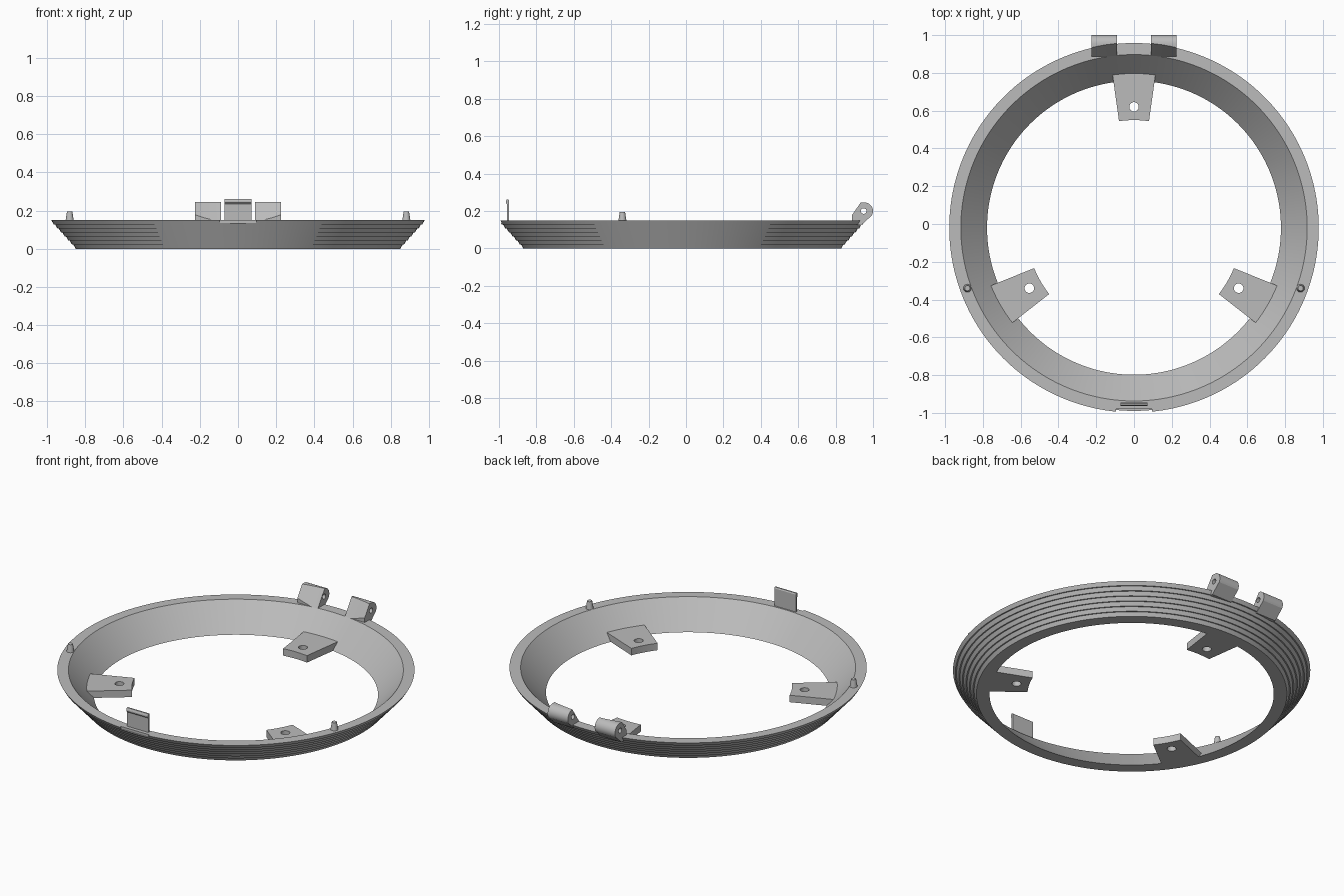
import bpy, bmesh, math
from mathutils import Matrix, Vector

old = bpy.data.objects.get("Cube")
if old:
    bpy.data.objects.remove(old, do_unlink=True)

CY = -0.02          # ring centre in y
HEIGHT = 0.15
R_IN_LOW, R_IN_TOP = 0.778, 0.917
R_OUT_LOW, R_OUT_TOP = 0.85, 0.978

grey = bpy.data.materials.new("plain grey")
grey.use_nodes = True
COLOUR = (0.5, 0.5, 0.5, 1)
grey.diffuse_color = COLOUR
grey.node_tree.nodes["Principled BSDF"].inputs["Base Color"].default_value = COLOUR


def make(name, bm, helper=False):
    bmesh.ops.recalc_face_normals(bm, faces=bm.faces)
    mesh = bpy.data.meshes.new(name)
    bm.to_mesh(mesh)
    bm.free()
    obj = bpy.data.objects.new(name, mesh)
    bpy.context.collection.objects.link(obj)
    mesh.materials.append(grey)
    if helper:
        obj.hide_render = True
        obj.hide_set(True)
    return obj


def lathe(name, profile, steps=160, helper=False):
    """Closed (radius, z) profile spun about the ring axis."""
    bm = bmesh.new()
    rings = []
    for i in range(steps):
        a = math.tau * i / steps
        rings.append([bm.verts.new((r * math.cos(a), CY + r * math.sin(a), z)) for r, z in profile])
    n = len(profile)
    for i in range(steps):
        p, q = rings[i], rings[(i + 1) % steps]
        for j in range(n):
            k = (j + 1) % n
            bm.faces.new((p[j], q[j], q[k], p[k]))
    return make(name, bm, helper)


def prism(name, points, offset, helper=False):
    """Closed outline of 3D points pushed along an offset."""
    bm = bmesh.new()
    face = bm.faces.new([bm.verts.new(p) for p in points])
    new = bmesh.ops.extrude_face_region(bm, geom=[face])["geom"]
    bmesh.ops.translate(bm, vec=offset, verts=[v for v in new if isinstance(v, bmesh.types.BMVert)])
    return make(name, bm, helper)


def cylinder(name, centre, r1, r2, depth, axis="Z", helper=False):
    bm = bmesh.new()
    turn = Matrix.Rotation(math.pi / 2, 4, "Y") if axis == "X" else Matrix()
    bmesh.ops.create_cone(bm, cap_ends=True, segments=32, radius1=r1, radius2=r2, depth=depth,
                          matrix=Matrix.Translation(centre) @ turn)
    return make(name, bm, helper)


def cut(obj, cutter):
    mod = obj.modifiers.new("cut", "BOOLEAN")
    mod.operation = "DIFFERENCE"
    mod.solver = "EXACT"
    mod.object = cutter


def smooth(obj):
    bpy.ops.object.select_all(action="DESELECT")
    obj.select_set(True)
    bpy.context.view_layer.objects.active = obj
    bpy.ops.object.shade_smooth_by_angle(angle=math.radians(20))


def box_outline(x, y0, y1, z):
    return [(-x, y0, z), (x, y0, z), (x, y1, z), (-x, y1, z)]


# Flared ring with overhanging ridges outside
RIDGES, LEDGE = 7, 0.007
slope = (R_OUT_TOP - R_OUT_LOW - LEDGE * (RIDGES - 1)) / RIDGES
profile = [(R_IN_TOP, HEIGHT), (R_IN_LOW, 0)]
r = R_OUT_LOW
for i in range(RIDGES):
    profile += [(r, HEIGHT * i / RIDGES), (r + slope, HEIGHT * (i + 1) / RIDGES)]
    r += slope + LEDGE
ring = lathe("flared_ring", profile)
cut(ring, prism("rim_notch_cutter", box_outline(0.095, -1.1, -0.98, 0.135), (0, 0, 0.1), True))
smooth(ring)

# Three mounting tabs, flush with the underside
for name, degrees in (("back", 90), ("right", 210), ("left", 330)):
    mid = math.radians(degrees)

    def arc(radius, sign, z):
        return [(radius * math.cos(mid + sign * t), CY + radius * math.sin(mid + sign * t), z)
                for t in (math.radians(8 * k / 6) for k in range(-6, 7))]

    bm = bmesh.new()
    # the outer end leans with the inner wall of the ring
    low = [bm.verts.new(p) for p in arc(0.57, 1, 0) + arc(0.785, -1, 0)]
    high = [bm.verts.new(p) for p in arc(0.57, 1, 0.042) + arc(0.822, -1, 0.042)]
    bm.faces.new(low)
    bm.faces.new(high)
    for i in range(len(low)):
        j = (i + 1) % len(low)
        bm.faces.new((low[i], low[j], high[j], high[i]))
    tab = make(name + "_mounting_tab", bm)
    hole = (0.64 * math.cos(mid), CY + 0.64 * math.sin(mid), 0.02)
    cut(tab, cylinder(name + "_tab_hole_cutter", hole, 0.025, 0.025, 0.2, helper=True))
    smooth(tab)

# Tapered locating pegs on the rim
for name, side in (("left", 1), ("right", -1)):
    smooth(cylinder(name + "_locating_peg", (side * 0.882, -0.34, 0.17), 0.022, 0.014, 0.05))

# Hinge knuckles at the back, hollowed by the cone of the ring's inside
cone = lathe("hinge_clearance_cutter",
             [(0.3, 0.14), (R_IN_TOP - 0.007, 0.14), (R_IN_TOP + 0.1, 0.30), (0.3, 0.30)], helper=True)
PIN_Y, PIN_Z, PIN_R = 0.954, 0.199, 0.046
side_profile = [(0.915, 0.125), (0.888, 0.15), (0.888, PIN_Z + PIN_R)]
for k in range(13):
    a = math.radians(90 - 10 * k)
    side_profile.append((PIN_Y + PIN_R * math.cos(a), PIN_Z + PIN_R * math.sin(a)))
side_profile.append((0.936, 0.123))
pin = cylinder("hinge_pin_cutter", (0, PIN_Y - 0.004, PIN_Z), 0.015, 0.015, 1, "X", True)
for name, x in (("left", 0.09), ("right", -0.225)):
    knuckle = prism(name + "_hinge_knuckle", [(x, y, z) for y, z in side_profile], (0.135, 0, 0))
    cut(knuckle, cone)
    cut(knuckle, pin)
    smooth(knuckle)

# Front latch: upright plate with a small hooked lip
latch = [(-0.958, 0.135), (-0.946, 0.135), (-0.946, 0.255), (-0.95, 0.262),
         (-0.958, 0.262), (-0.963, 0.25), (-0.963, 0.242), (-0.958, 0.236)]
prism("front_latch", [(-0.072, y, z) for y, z in latch], (0.144, 0, 0))
